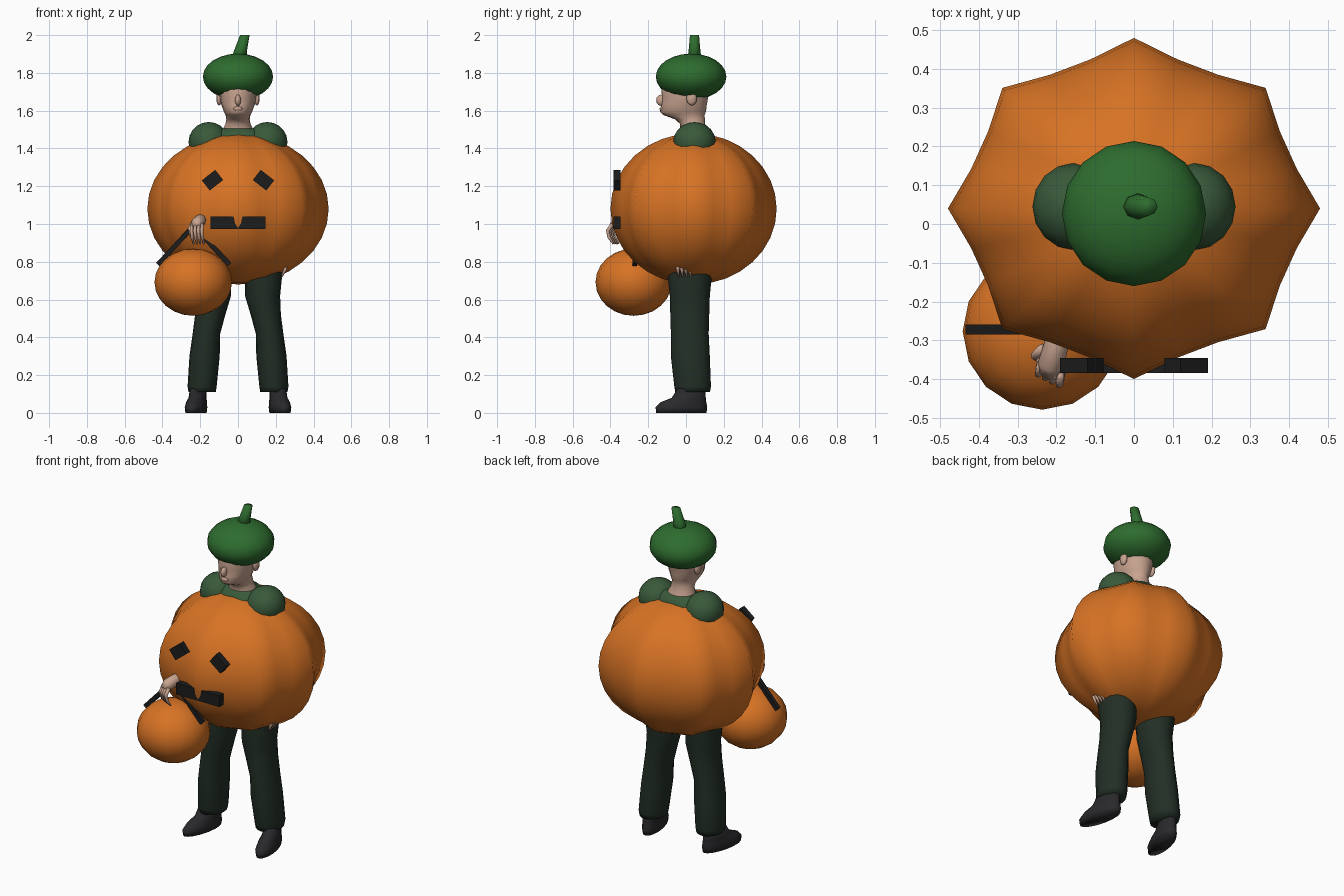
import bpy, bmesh, math
from mathutils import Vector

if "Cube" in bpy.data.objects:
    bpy.data.objects.remove(bpy.data.objects["Cube"])


def mat(name, col):
    m = bpy.data.materials.new(name)
    m.diffuse_color = (*col, 1)
    m.use_nodes = True
    m.node_tree.nodes["Principled BSDF"].inputs["Base Color"].default_value = m.diffuse_color
    return m


ORANGE = mat("pumpkin orange", (0.68, 0.17, 0.018))
HAT = mat("hat green", (0.027, 0.15, 0.028))
SHIRT = mat("shirt green", (0.04, 0.10, 0.042))
TROUSER = mat("trouser dark green", (0.016, 0.028, 0.019))
SKIN = mat("skin", (0.58, 0.37, 0.28))
SHOE = mat("shoe black", (0.022, 0.022, 0.025))
BLACK = mat("cutout black", (0.012, 0.012, 0.012))


def finish(bm, name, material, smooth=True):
    bmesh.ops.recalc_face_normals(bm, faces=bm.faces)
    me = bpy.data.meshes.new(name)
    for f in bm.faces:
        f.smooth = smooth
    bm.to_mesh(me)
    bm.free()
    me.materials.append(material)
    ob = bpy.data.objects.new(name, me)
    bpy.context.collection.objects.link(ob)
    return ob


def ball(name, c, r, material, seg=16, rings=10):
    bm = bmesh.new()
    bmesh.ops.create_uvsphere(bm, u_segments=seg, v_segments=rings, radius=1)
    for v in bm.verts:
        v.co = Vector((v.co.x * r[0] + c[0], v.co.y * r[1] + c[1], v.co.z * r[2] + c[2]))
    return finish(bm, name, material)


def box(name, c, size, rot_y, material):
    bm = bmesh.new()
    bmesh.ops.create_cube(bm, size=1)
    for v in bm.verts:
        v.co = Vector((v.co.x * size[0], v.co.y * size[1], v.co.z * size[2]))
    ob = finish(bm, name, material, False)
    ob.location = c
    ob.rotation_euler.y = rot_y
    return ob


def skin_rings(bm, loops):
    for a, b in zip(loops, loops[1:]):
        n = len(a)
        for i in range(n):
            bm.faces.new((a[i], a[(i + 1) % n], b[(i + 1) % n], b[i]))
    bm.faces.new(loops[0][::-1])
    bm.faces.new(loops[-1])


def loft(name, rings, material, n=16, s=1):
    """Stack of ellipses (x, y, z, rx, ry)."""
    bm = bmesh.new()
    loops = []
    for x, y, z, rx, ry in rings:
        loops.append([bm.verts.new((s * x + rx * math.cos(2 * math.pi * i / n),
                                    y + ry * math.sin(2 * math.pi * i / n), z)) for i in range(n)])
    skin_rings(bm, loops)
    return finish(bm, name, material)


def tube(name, pts, radii, material, n=8):
    """Tapered round tube through the points."""
    bm = bmesh.new()
    pts = [Vector(p) for p in pts]
    loops = []
    for k, p in enumerate(pts):
        d = (pts[min(k + 1, len(pts) - 1)] - pts[max(k - 1, 0)]).normalized()
        u = d.cross(Vector((1, 0.1, 0.05))).normalized()
        w = d.cross(u)
        loops.append([bm.verts.new(p + radii[k] * (u * math.cos(2 * math.pi * i / n)
                                                   + w * math.sin(2 * math.pi * i / n))) for i in range(n)])
    skin_rings(bm, loops)
    return finish(bm, name, material)


# Pumpkin suit: 24-sided spheroid with eight raised ribs
bm = bmesh.new()
bmesh.ops.create_uvsphere(bm, u_segments=24, v_segments=16, radius=1)
for v in bm.verts:
    k = round(math.degrees(math.atan2(v.co.y, v.co.x)) / 15)
    f = 1.0 if k % 3 == 0 else 0.905
    v.co = Vector((v.co.x * 0.48 * f, 0.04 + v.co.y * 0.44 * f, 1.08 + v.co.z * 0.4))
finish(bm, "pumpkin_suit", ORANGE)

# Carved face plates
for s in (-1, 1):
    box("suit_eye", (s * 0.135, -0.365, 1.232), (0.09, 0.038, 0.068), s * math.radians(38), BLACK)
box("suit_mouth", (0, -0.365, 1.007), (0.29, 0.038, 0.068), 0, BLACK)

# Small pumpkin bucket and its handle
ball("bucket", (-0.237, -0.277, 0.692), (0.205, 0.202, 0.178), ORANGE, 16, 12)
for s in (-1, 1):
    a, b = (-0.235 + s * 0.19, 0.785), (-0.235, 0.99)
    dx, dz = b[0] - a[0], b[1] - a[1]
    box("bucket_handle", ((a[0] + b[0]) / 2, -0.272, (a[1] + b[1]) / 2),
        (math.hypot(dx, dz), 0.025, 0.025), -math.atan2(dz, dx), BLACK)

# Head and neck
loft("head", [(0, 0.045, 1.44, 0.11, 0.09), (0, 0.045, 1.49, 0.085, 0.075),
              (0, 0.035, 1.53, 0.066, 0.066), (0, 0.02, 1.555, 0.062, 0.08),
              (0, -0.012, 1.578, 0.066, 0.11), (0, -0.016, 1.595, 0.075, 0.122),
              (0, -0.01, 1.63, 0.088, 0.12), (0, -0.005, 1.67, 0.096, 0.122),
              (0, 0.0, 1.71, 0.1, 0.13), (0, 0.015, 1.79, 0.1, 0.125),
              (0, 0.02, 1.85, 0.06, 0.07)], SKIN)
ball("nose", (0, -0.132, 1.655), (0.016, 0.026, 0.03), SKIN, 8, 6)
ball("lips", (0, -0.128, 1.61), (0.025, 0.012, 0.012), SKIN, 8, 6)
for s in (-1, 1):
    ball("ear", (s * 0.1, 0.03, 1.665), (0.015, 0.028, 0.038), SKIN, 8, 6)

# Hat and stem
ball("hat", (0, 0.027, 1.78), (0.186, 0.187, 0.122), HAT, 16, 12)
loft("hat_stem", [(0.005, 0.045, 1.87, 0.043, 0.037), (0.014, 0.045, 1.92, 0.034, 0.031),
                  (0.036, 0.045, 2.0, 0.025, 0.024)], HAT, 8)

# Shirt: chest with rounded shoulders
loft("shirt_chest", [(0, 0.045, 1.2, 0.17, 0.11), (0, 0.045, 1.4, 0.2, 0.11),
                     (0, 0.045, 1.46, 0.18, 0.1), (0, 0.05, 1.505, 0.1, 0.08)], SHIRT)
for s in (-1, 1):
    ball("shirt_shoulder", (s * 0.155, 0.045, 1.435), (0.107, 0.112, 0.105), SHIRT)

# Hips, trouser legs and shoes
ball("hips", (0, 0.04, 0.88), (0.2, 0.13, 0.13), TROUSER)
for s in (-1, 1):
    loft("trouser_leg", [(0.19, 0.035, 0.11, 0.072, 0.092), (0.19, 0.035, 0.14, 0.077, 0.097),
                         (0.177, 0.023, 0.30, 0.08, 0.103), (0.167, 0.02, 0.42, 0.073, 0.1),
                         (0.147, 0.02, 0.52, 0.08, 0.103), (0.13, 0.02, 0.62, 0.093, 0.106),
                         (0.135, 0.02, 0.74, 0.1, 0.118), (0.12, 0.03, 0.86, 0.105, 0.118)],
         TROUSER, 16, s)
    shoe = loft("shoe", [(0, -0.025, 0.0, 0.05, 0.136), (0, -0.025, 0.03, 0.054, 0.14),
                         (0, -0.015, 0.055, 0.05, 0.125), (0, 0.015, 0.08, 0.045, 0.092),
                         (0, 0.03, 0.13, 0.042, 0.075)], SHOE)
    shoe.location.x = s * 0.217
    shoe.rotation_euler.z = s * math.radians(12)

# Raised hand holding the bucket
tube("wrist", [(-0.2, -0.24, 1.02), (-0.2, -0.31, 1.02), (-0.215, -0.365, 1.005), (-0.22, -0.385, 0.985)],
     [0.03, 0.032, 0.034, 0.024], SKIN)
for i in range(4):
    x = -0.243 + i * 0.018
    y = -0.362 - i * 0.009
    tube("finger", [(x, y, 1.0), (x - 0.004, y - 0.025, 0.965), (x, y - 0.018, 0.93),
                    (x + 0.008, y + 0.005, 0.895)], [0.01, 0.01, 0.009, 0.005], SKIN, 6)
tube("thumb", [(-0.235, -0.32, 1.01), (-0.255, -0.34, 0.975), (-0.25, -0.35, 0.935)],
     [0.013, 0.012, 0.006], SKIN, 6)

# Lowered hand showing under the suit
ball("lowered_palm", (0.25, -0.01, 0.81), (0.022, 0.042, 0.05), SKIN, 10, 8)
for i in range(4):
    y = -0.043 + i * 0.021
    tube("lowered_finger", [(0.252, y, 0.8), (0.25, y, 0.76), (0.232, y + 0.004, 0.722)],
         [0.011, 0.01, 0.005], SKIN, 6)
